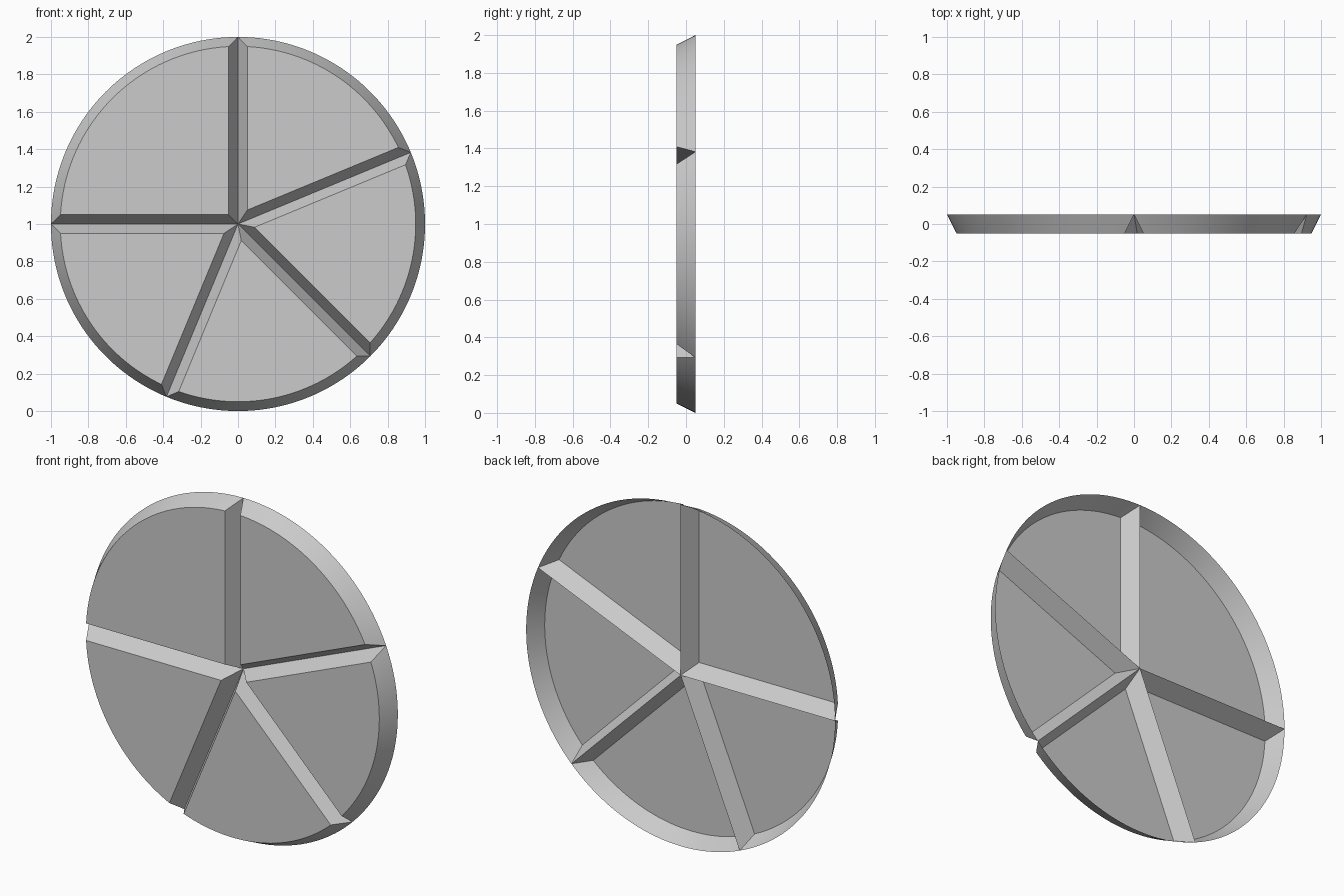
import bpy
import bmesh
from math import radians, sin, cos, asin
from mathutils import Vector

cube = bpy.data.objects.get("Cube")
if cube:
    bpy.data.objects.remove(cube, do_unlink=True)

RADIUS, BEVEL, HALF_DEPTH, STEPS = 1.0, 0.05, 0.05, 32

grey = bpy.data.materials.new("light_grey")
grey.use_nodes = True
colour = (0.6, 0.6, 0.6, 1)
grey.diffuse_color = colour
grey.node_tree.nodes["Principled BSDF"].inputs["Base Color"].default_value = colour


def sector_loop(start, end, radius, inset, y):
    """Corner point plus arc of a pie slice whose straight sides are inset."""
    middle, half = (start + end) / 2, (end - start) / 2
    apex = inset / sin(half)
    trim = asin(inset / radius)
    points = [Vector((apex * cos(middle), y, 1 + apex * sin(middle)))]
    for i in range(STEPS + 1):
        a = start + trim + (end - start - 2 * trim) * i / STEPS
        points.append(Vector((radius * cos(a), y, 1 + radius * sin(a))))
    return points


def wedge(name, start, end):
    """Open-backed slice: flat front panel with sloping walls all round."""
    start, end = radians(start), radians(end)
    bm = bmesh.new()
    back = [bm.verts.new(p) for p in sector_loop(start, end, RADIUS, 0, HALF_DEPTH)]
    front = [bm.verts.new(p) for p in
             sector_loop(start, end, RADIUS - BEVEL, BEVEL, -HALF_DEPTH)]
    bm.faces.new(front)
    for i in range(len(back)):
        j = (i + 1) % len(back)
        bm.faces.new((back[i], back[j], front[j], front[i]))
    mesh = bpy.data.meshes.new(name)
    bm.to_mesh(mesh)
    bm.free()
    mesh.materials.append(grey)
    obj = bpy.data.objects.new(name, mesh)
    bpy.context.collection.objects.link(obj)
    bpy.ops.object.select_all(action='DESELECT')
    obj.select_set(True)
    bpy.context.view_layer.objects.active = obj
    bpy.ops.object.shade_smooth_by_angle(angle=radians(30))


# One quarter slice, then four equal slices round the rest of the disc
wedge("quarter_wedge", 90, 180)
for n in range(4):
    wedge(f"wedge_{n + 1}", 180 + 67.5 * n, 247.5 + 67.5 * n)
